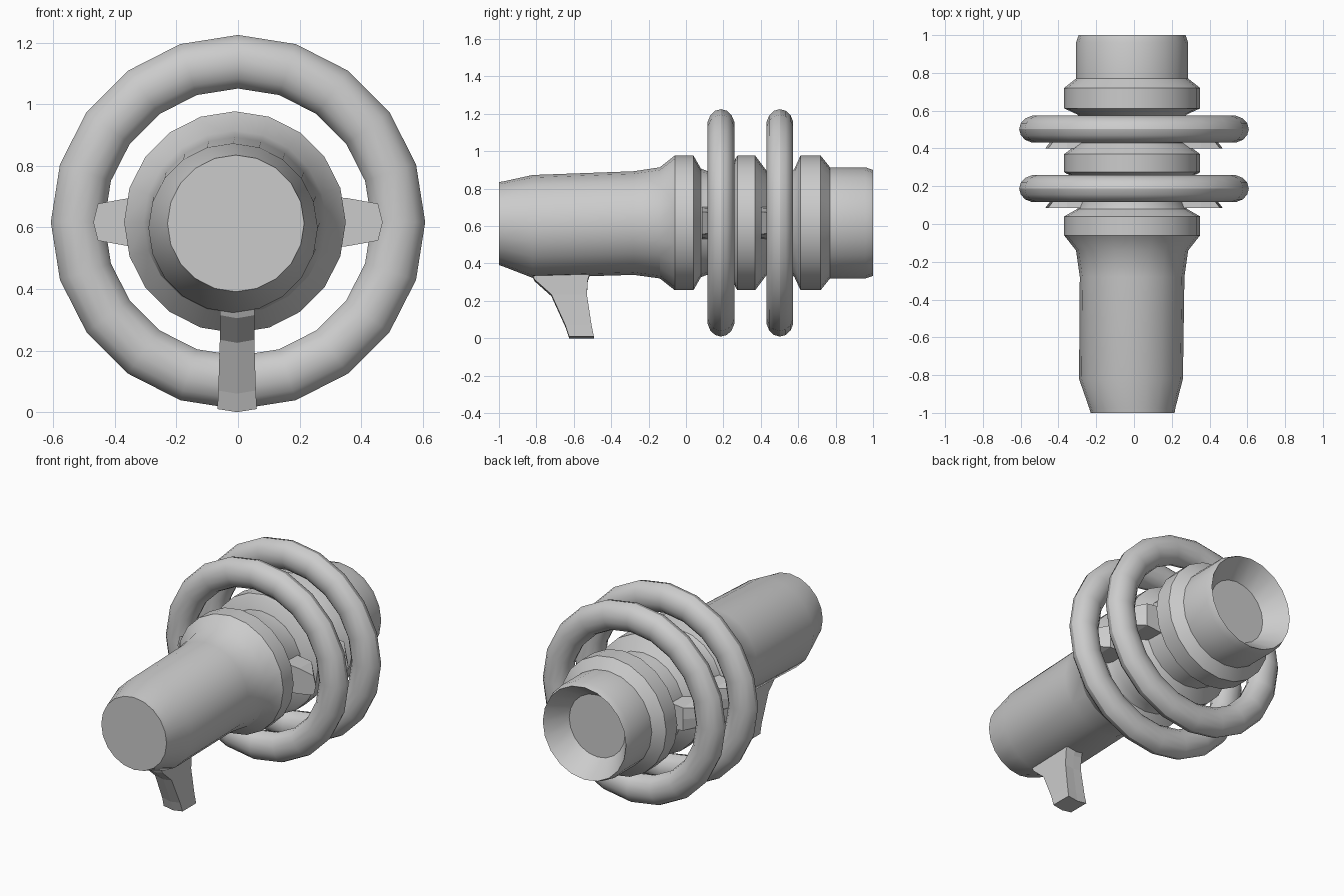
import bpy, bmesh
from math import sin, cos, pi, radians

if "Cube" in bpy.data.objects:
    bpy.data.objects.remove(bpy.data.objects["Cube"])

N = 20
CX, CZ = -0.01, 0.617


def finish(name, bm, smooth=True):
    bmesh.ops.recalc_face_normals(bm, faces=bm.faces)
    me = bpy.data.meshes.new(name)
    bm.to_mesh(me)
    bm.free()
    ob = bpy.data.objects.new(name, me)
    bpy.context.collection.objects.link(ob)
    if smooth:
        bpy.ops.object.select_all(action='DESELECT')
        ob.select_set(True)
        bpy.context.view_layer.objects.active = ob
        bpy.ops.object.shade_smooth_by_angle(angle=radians(30))
    return ob


def loft(bm, loops, closed=False):
    """Skin equal-length point loops, capping the ends unless closed."""
    rows = [[bm.verts.new(p) for p in lp] for lp in loops]
    pairs = list(zip(rows, rows[1:])) + ([(rows[-1], rows[0])] if closed else [])
    for a, b in pairs:
        for i in range(len(a)):
            j = (i + 1) % len(a)
            bm.faces.new((a[i], a[j], b[j], b[i]))
    if not closed:
        bm.faces.new(rows[0])
        bm.faces.new(rows[-1])


def circle(y, r, cx=CX, cz=CZ):
    return [(cx + r * cos(2 * pi * i / N), y, cz + r * sin(2 * pi * i / N))
            for i in range(N)]


# turned body: slightly off-axis barrel, three collars, hollow rear socket
barrel = [circle(-1.0, .222, -.007, .613), circle(-.975, .228, -.009, .611),
          circle(-.82, .275, -.016, .598), circle(-.28, .277, -.01, .616)]
profile = [(-.14, .297), (-.06, .36), (.04, .36), (.08, .29), (.12, .275),
           (.24, .275), (.265, .345), (.275, .36), (.37, .36), (.43, .28),
           (.56, .27), (.58, .29), (.612, .36), (.72, .36), (.77, .297),
           (.96, .297), (1.0, .283), (.876, .19)]
bm = bmesh.new()
loft(bm, barrel + [circle(y, r) for y, r in profile])
finish("turned_body", bm)

# two oval-section hoops
for k, y0 in enumerate((.187, .502)):
    bm = bmesh.new()
    M = 14
    loops = []
    for j in range(M):
        t = 2 * pi * j / M
        loops.append(circle(y0 + .073 * sin(t), .521 + .087 * cos(t), 0, CZ))
    loft(bm, loops, closed=True)
    finish(f"hoop_{k + 1}", bm)

# side brackets holding each hoop
for k, y0 in enumerate((0, .315)):
    for side, s in (("right", 1), ("left", -1)):
        root = [(.22, .085, -.09), (.22, .085, 0), (.22, .085, .09),
                (.22, .22, .085), (.22, .22, 0), (.22, .22, -.085)]
        mid = [(.355, .085, -.078), (.355, .085, 0), (.355, .085, .078),
               (.35, .215, .07), (.35, .215, 0), (.35, .215, -.07)]
        tip = [(.455, .085, -.06), (.47, .085, 0), (.455, .085, .06),
               (.42, .13, .055), (.435, .13, 0), (.42, .13, -.055)]
        bm = bmesh.new()
        loft(bm, [[(s * x, y + y0, CZ + z) for x, y, z in lp]
                  for lp in (root, mid, tip)])
        finish(f"hoop_bracket_{side}_{k + 1}", bm, False)

# raked support leg: front y, back y, height, half width
stations = [(-.83, -.51, .36, .056), (-.81, -.525, .315, .056), (-.72, -.53, .235, .056),
            (-.645, -.505, .07, .061), (-.625, -.493, .01, .064)]
bm = bmesh.new()
loft(bm, [[(-.003 - w, f, z), (-.003, f, z - .01), (-.003 + w, f, z),
           (-.003 + w, b, z), (-.003, b, z - .01), (-.003 - w, b, z)]
          for f, b, z, w in stations])
finish("support_leg", bm, False)
